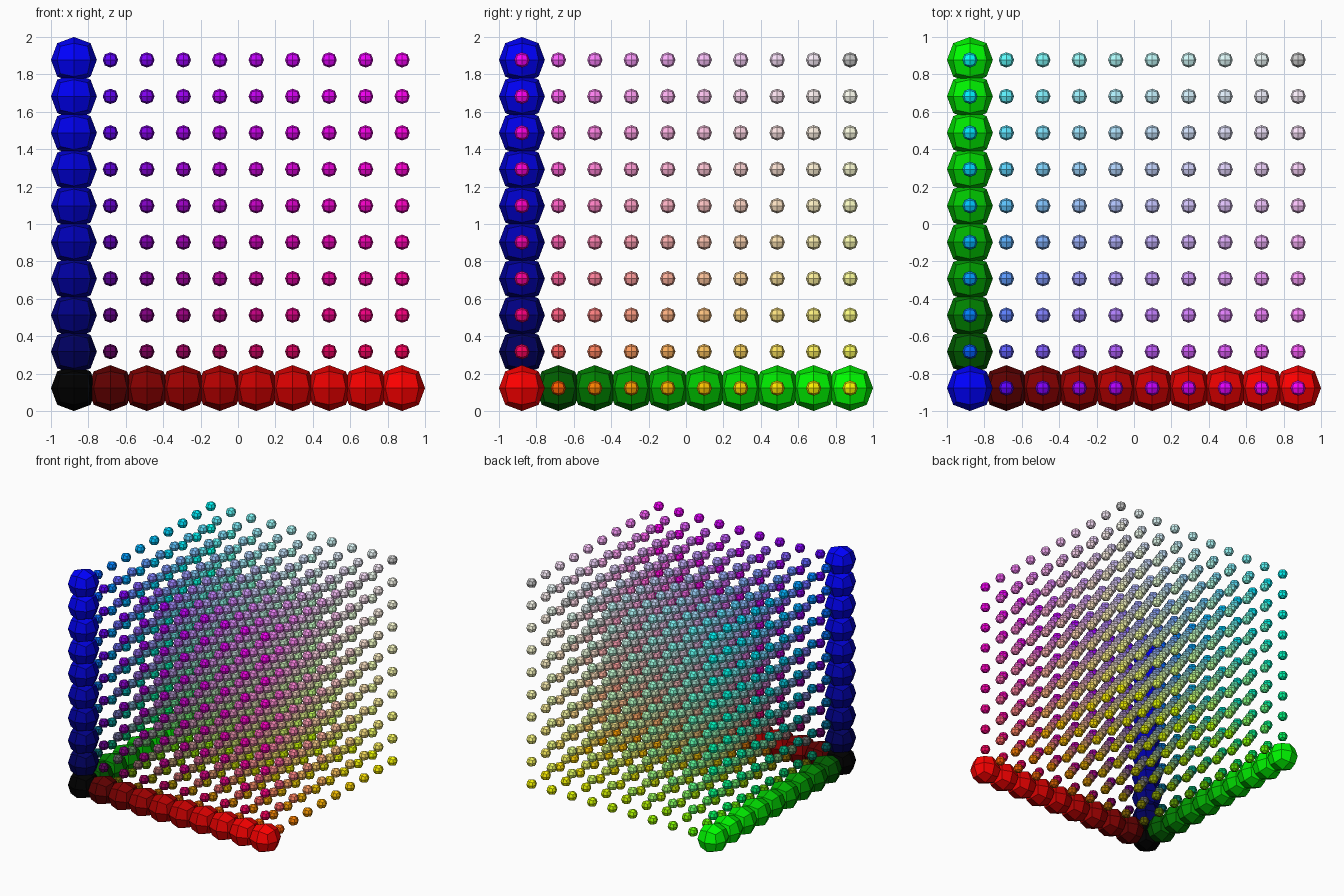
import bpy, bmesh

if "Cube" in bpy.data.objects:
    bpy.data.objects.remove(bpy.data.objects["Cube"])

N = 10                       # nodes per side of the colour lattice
STEP = 0.19495               # spacing between nodes
HALF = STEP * (N - 1) / 2


def rounded_cube(name, size):
    """Cube smoothed by one subdivision level: 24 flat faces."""
    base = bpy.data.meshes.new(name + "_base")
    bm = bmesh.new()
    bmesh.ops.create_cube(bm, size=size)
    bm.to_mesh(base)
    bm.free()
    ob = bpy.data.objects.new(name + "_base", base)
    bpy.context.collection.objects.link(ob)
    mod = ob.modifiers.new("round", 'SUBSURF')
    mod.levels = mod.render_levels = 1
    dg = bpy.context.evaluated_depsgraph_get()
    mesh = bpy.data.meshes.new_from_object(ob.evaluated_get(dg))
    bpy.data.objects.remove(ob)
    # flat facets
    for p in mesh.polygons:
        p.use_smooth = False
    mesh.name = name
    return mesh


# large balls for the three axes, small ones for the rest
big = rounded_cube("axis_ball", STEP * 1.5)
small = rounded_cube("lattice_ball", STEP * 0.5)
radius = max(v.co.z for v in big.vertices)

for i in range(N):
    for j in range(N):
        for k in range(N):
            on_axis = (i, j, k).count(0) >= 2
            name = "axis_ball" if on_axis else "lattice_ball"
            mesh = (big if on_axis else small).copy()
            ob = bpy.data.objects.new(f"{name}_{i}_{j}_{k}", mesh)
            ob.location = (i * STEP - HALF, j * STEP - HALF, k * STEP + radius)
            bpy.context.collection.objects.link(ob)
            # position gives the colour: x red, y green, z blue; far corner stays grey
            if i + j + k < 3 * (N - 1):
                mat = bpy.data.materials.new(f"colour_{i}_{j}_{k}")
                mat.diffuse_color = (i / (N - 1), j / (N - 1), k / (N - 1), 1)
                mat.use_nodes = True
                mat.node_tree.nodes["Principled BSDF"].inputs["Base Color"].default_value = mat.diffuse_color
                mesh.materials.append(mat)
